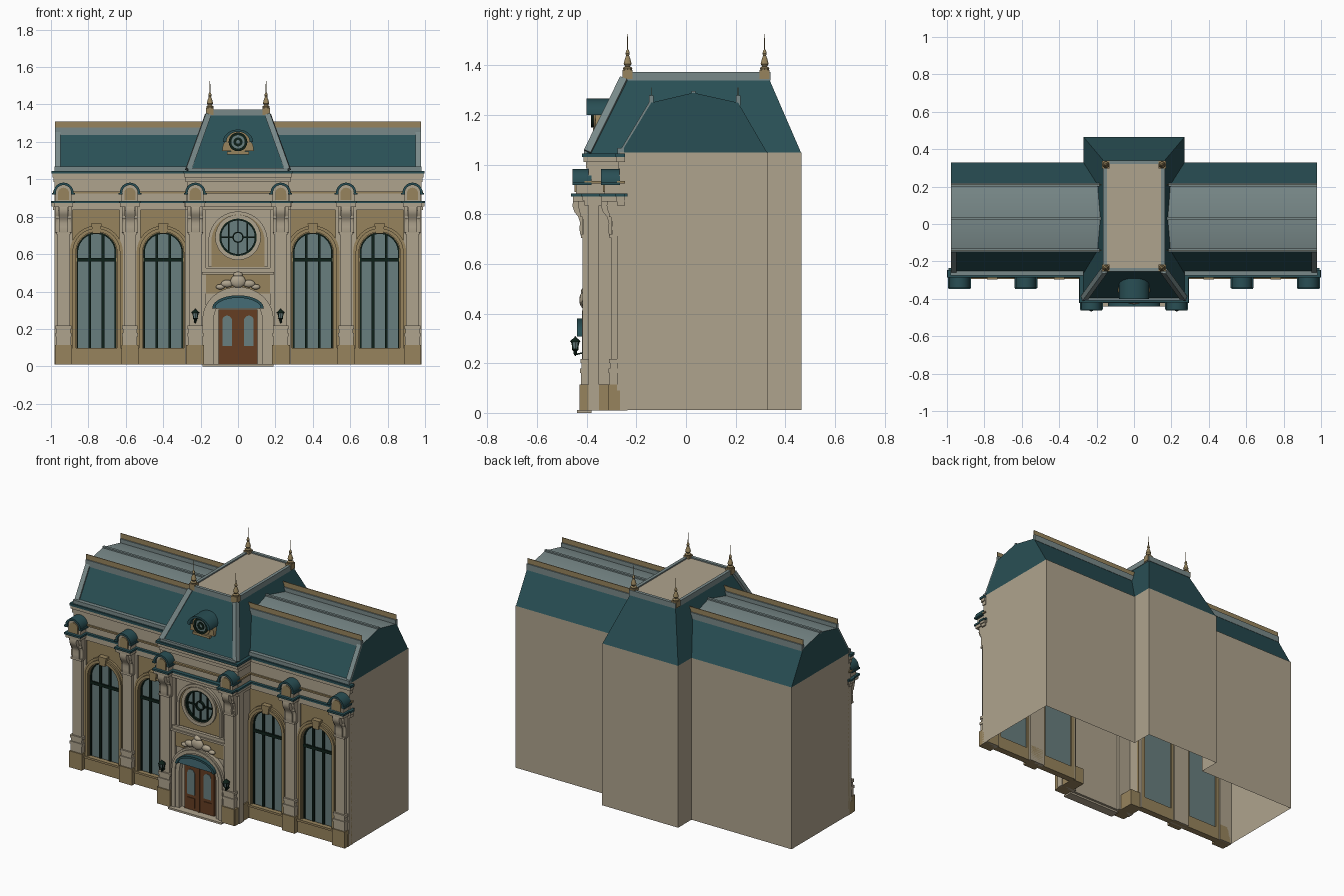
import bpy, bmesh, math
from mathutils import Vector

if "Cube" in bpy.data.objects:
    bpy.data.objects.remove(bpy.data.objects["Cube"])


def mat(name, *c):
    m = bpy.data.materials.new(name)
    m.diffuse_color = (*c, 1)
    m.use_nodes = True
    m.node_tree.nodes["Principled BSDF"].inputs["Base Color"].default_value = m.diffuse_color
    return m


CREAM = mat("cream_stone", .43, .37, .27)
TAN = mat("tan_stone", .31, .23, .11)
TEAL = mat("teal_slate", .022, .078, .09)
GREY = mat("grey_zinc", .19, .25, .25)
GLASS = mat("window_glass", .14, .21, .21)
GREEN = mat("dark_green_iron", .004, .014, .009)
WOOD = mat("brown_door_wood", .13, .047, .016)
BLUE = mat("canopy_blue", .06, .15, .18)


def add(name, mesh, *mats):
    for m in mats:
        mesh.materials.append(m)
    ob = bpy.data.objects.new(name, mesh)
    bpy.context.collection.objects.link(ob)
    return ob


def from_faces(name, verts, faces, *mats):
    me = bpy.data.meshes.new(name)
    me.from_pydata(verts, [], faces)
    bm = bmesh.new()
    bm.from_mesh(me)
    bmesh.ops.recalc_face_normals(bm, faces=bm.faces)
    bm.to_mesh(me)
    bm.free()
    return add(name, me, *mats)


def prism(name, profile, x0, x1, *mats):
    """Closed (y, z) profile extruded along x."""
    n = len(profile)
    v = [(x, y, z) for x in (x0, x1) for y, z in profile]
    f = [(i, (i + 1) % n, n + (i + 1) % n, n + i) for i in range(n)]
    return from_faces(name, v, f + [tuple(range(n)), tuple(range(n, 2 * n))], *mats)


def box(name, x0, x1, y0, y1, z0, z1, m):
    return prism(name, [(y0, z0), (y1, z0), (y1, z1), (y0, z1)], x0, x1, m)


def plate(name, loops, y0, y1, m):
    """Filled (x, z) outlines with holes, between two y planes."""
    cu = bpy.data.curves.new(name, 'CURVE')
    cu.dimensions, cu.fill_mode, cu.extrude = '2D', 'BOTH', abs(y1 - y0) / 2
    for pts in loops:
        s = cu.splines.new('POLY')
        s.points.add(len(pts) - 1)
        for p, (x, z) in zip(s.points, pts):
            p.co = (x, z, 0, 1)
        s.use_cyclic_u = True
    tmp = bpy.data.objects.new("tmp", cu)
    bpy.context.collection.objects.link(tmp)
    dg = bpy.context.evaluated_depsgraph_get()
    me = bpy.data.meshes.new_from_object(tmp.evaluated_get(dg))
    bpy.data.objects.remove(tmp)
    me.materials.clear()
    for v in me.vertices:
        x, z, d = v.co
        v.co = (x, (y0 + y1) / 2 - d, z)
    return add(name, me, m)


def arch(cx, hw, z0, zs, rise=None, n=20):
    r = hw if rise is None else rise
    arc = [(cx - hw * math.cos(math.pi * i / n), zs + r * math.sin(math.pi * i / n)) for i in range(n + 1)]
    return ([(cx - hw, z0)] + arc + [(cx + hw, z0)]) if z0 < zs else arc


def ring(outer, inner):
    return [outer + inner[::-1]]


def circle(cx, cz, r, n=28):
    return [(cx + r * math.cos(2 * math.pi * i / n), cz + r * math.sin(2 * math.pi * i / n)) for i in range(n)]


def rect(x0, x1, z0, z1):
    return [(x0, z0), (x1, z0), (x1, z1), (x0, z1)]


def lathe(name, x, y, prof, m, n=10):
    v = [(x + r * math.cos(2 * math.pi * i / n), y + r * math.sin(2 * math.pi * i / n), z)
         for r, z in prof for i in range(n)]
    f = [(k * n + i, k * n + (i + 1) % n, (k + 1) * n + (i + 1) % n, (k + 1) * n + i)
         for k in range(len(prof) - 1) for i in range(n)]
    return from_faces(name, v, f, m)


def bar(name, p, q, w, t, m):
    """Square bar from p to q."""
    p, q = Vector(p), Vector(q)
    d = (q - p).normalized()
    a = d.cross(Vector((0, 1, 0.3))).normalized() * w / 2
    b = d.cross(a).normalized() * t / 2
    v = [e + i * a + j * b for e in (p, q) for i, j in ((-1, -1), (1, -1), (1, 1), (-1, 1))]
    f = [(0, 1, 2, 3), (4, 5, 6, 7)] + [(i, (i + 1) % 4, 4 + (i + 1) % 4, 4 + i) for i in range(4)]
    return from_faces(name, v, f, m)


def blob(name, loc, scale, m):
    me = bpy.data.meshes.new(name)
    bm = bmesh.new()
    bmesh.ops.create_uvsphere(bm, u_segments=14, v_segments=8, radius=1)
    bm.to_mesh(me)
    bm.free()
    ob = add(name, me, m)
    ob.location, ob.scale = loc, scale


WY, TY = -.265, -.38     # wing and tower front planes

# side and back walls, open underneath
half = [(.98, WY), (.98, .33), (.27, .33), (.27, .465)]
path = half + [(-x, y) for x, y in half[::-1]]
n = len(path)
from_faces("outer_walls", [(x, y, z) for z in (.012, 1.05) for x, y in path],
           [(i, i + 1, n + i + 1, n + i) for i in range(n - 1)], CREAM)
for s in (-1, 1):
    box("tower_side_wall", s * .262, s * .27, TY, WY + .02, .012, 1.04, CREAM)
    box("tower_plinth", s * .19, s * .278, -.425, -.255, .01, .115, TAN)

    # wing front with arched windows
    holes = [arch(s * c, .105, .092, .61) for c in (.4, .757)]
    plate("wing_front_wall", [rect(*sorted((s * .27, s * .98)), .01, 1.04)] + holes, WY, WY + .02, TAN)
    box("wing_plinth", s * .27, s * .98, WY - .022, WY, .01, .09, TAN)
    for c in (s * .4, s * .757):
        plate("arched_glass", [arch(c, .107, .09, .61)], WY + .008, WY + .012, GLASS)
        plate("window_surround", ring(arch(c, .142, .09, .61), arch(c, .105, .09, .61)), WY - .014, WY, TAN)
        plate("window_roll", ring(arch(c, .128, .09, .61), arch(c, .11, .09, .61)), WY - .024, WY, TAN)
        plate("window_keystone", [[(c - .02, .71), (c + .02, .71), (c + .028, .765), (c - .028, .765)]],
              WY - .032, WY, TAN)
        box("window_sill", c - .14, c + .14, WY - .03, WY, .085, .098, TAN)
        for d in (-.035, .035):
            box("window_mullion", c + d - .007, c + d + .007, WY - .004, WY + .006, .09, .708, GREEN)
        box("window_transom", c - .105, c + .105, WY - .006, WY + .005, .56, .578, GREEN)
        plate("window_frame", ring(arch(c, .106, .09, .61), arch(c, .098, .09, .61)), WY - .002, WY + .006, GREEN)

# cornice layers: z0, z1, projection, colour
LAYERS = [(.835, .855, .012, CREAM), (.855, .872, .018, CREAM), (.872, .884, .022, TEAL),
          (.884, .925, .004, CREAM), (.925, .935, .012, TAN), (.935, .985, .002, CREAM),
          (.985, 1.01, .008, CREAM), (1.01, 1.03, .015, CREAM), (1.03, 1.045, .02, TEAL)]
for z0, z1, p, m in LAYERS:
    for s in (-1, 1):
        box("wing_cornice", s * .265, s * (.978 + p), WY - p, -.245, z0, z1, m)
    box("tower_cornice", -.272 - p, .272 + p, TY - .01 - 1.5 * p, -.245, z0, z1, m)


def pilaster(x, yw):
    def b(name, hw, p, z0, z1, m=CREAM):
        box("pilaster_" + name, x - hw, x + hw, yw - p, yw + .03, z0, z1, m)
    b("backing", .056 if abs(x) < .9 else .047, .012, .01, .835)
    b("pedestal", .045, .05, .01, .115, TAN)
    b("pedestal_cream", .039, .043, .115, .16)
    b("lower_roll", .043, .047, .16, .178)
    b("neck", .037, .041, .178, .2)
    b("upper_roll", .042, .046, .2, .218)
    b("shaft", .032, .036, .218, .835)
    b("collar", .038, .044, .705, .718)
    b("collar_upper", .04, .046, .79, .803)
    # scrolled corbel carrying the cornice break
    prof = [(0, .71), (.045, .715), (.05, .745), (.046, .765), (.054, .79), (.07, .81), (.078, .835), (.074, .855), (0, .855)]
    prism("pilaster_corbel", [(yw - p, z) for p, z in prof], x - .024, x + .024, CREAM)
    for s in (-1, 1):
        prism("corbel_side_scroll", [(yw - .7 * p, z) for p, z in prof], x + s * .026, x + s * .042, CREAM)
    b("cap", .052, .076, .852, .872)
    b("cap_slate", .058, .083, .872, .884, TEAL)
    # arched hood block
    plate("hood_block", [arch(x, .044, .884, .93)], yw - .064, yw, CREAM)
    plate("hood_shell", [arch(x, .03, .89, .925)], yw - .07, yw - .06, TAN)
    plate("slate_hood", ring(arch(x, .054, .922, .928), arch(x, .041, .922, .928)), yw - .077, yw, TEAL)
    for s in (-1, 1):
        box("hood_ear", x + s * .04, x + s * .062, yw - .077, yw, .918, .928, TEAL)


for s in (-1, 1):
    for x in (.933, .578):
        pilaster(s * x, WY)
    pilaster(s * .228, TY)

# tower front with round window
plate("tower_front_wall", [rect(-.27, .27, .012, 1.04), circle(0, .69, .1)], TY, TY + .015, CREAM)
plate("round_window_panel", [arch(0, .15, .53, .67), circle(0, .69, .112)], TY - .008, TY, TAN)
plate("panel_border", ring(arch(0, .158, .53, .67), arch(0, .142, .53, .67)), TY - .016, TY, CREAM)
plate("round_window_surround", [circle(0, .69, .122), circle(0, .69, .1)], TY - .02, TY, CREAM)
plate("round_window_glass", [circle(0, .69, .104)], TY + .004, TY + .008, GLASS)
for r0, r1 in ((.105, .09), (.03, .023)):
    plate("round_window_ring", [circle(0, .69, r0), circle(0, .69, r1)], TY - .012, TY + .003, GREEN)
for d in (-.05, 0, .05):
    h = math.sqrt(.1 ** 2 - d * d)
    for lo, hi in (((-h, -.026), (.026, h)) if d == 0 else ((-h, h),)):
        box("round_window_bar", d - .004, d + .004, TY - .006, TY + .003, .69 + lo, .69 + hi, GREEN)
for s in (-1, 1):
    box("round_window_crossbar", s * .026, s * .1, TY - .006, TY + .003, .686, .694, GREEN)

# entrance portal
box("portal_panel", -.19, .19, TY - .008, TY, .39, .49, TAN)
box("portal_string_course", -.192, .192, TY - .03, TY, .492, .505, CREAM)
box("portal_string_course_top", -.188, .188, TY - .02, TY, .505, .525, CREAM)
plate("portal_arch", ring(arch(0, .19, .01, .25, .175), arch(0, .13, .01, .25, .125)), TY - .03, TY, CREAM)
plate("portal_roll", ring(arch(0, .178, .01, .25, .163), arch(0, .155, .01, .25, .142)), TY - .038, TY, CREAM)
box("door_step", -.19, .19, TY - .06, TY, 0, .012, CREAM)
box("door_leaves", -.105, .105, TY - .012, TY, .012, .305, WOOD)
box("door_meeting_rail", -.006, .006, TY - .018, TY, .012, .305, WOOD)
for s in (-1, 1):
    plate("door_glass", [arch(s * .058, .026, .11, .245, .026)], TY - .015, TY - .011, GLASS)
    box("door_panel", s * .03, s * .088, TY - .016, TY, .03, .09, WOOD)
plate("canopy_fill", [arch(0, .128, .31, .31, .06)], TY - .05, TY, BLUE)
plate("canopy_rim", ring(arch(0, .138, .308, .31, .07), arch(0, .122, .308, .31, .056)), TY - .06, TY, TEAL)

# carved crest above the door
blob("crest_shield", (0, TY - .03, .455), (.042, .02, .035), CREAM)
blob("crest_crown", (0, TY - .025, .49), (.026, .018, .016), CREAM)
for s in (-1, 1):
    blob("crest_scroll", (s * .058, TY - .025, .442), (.034, .016, .02), CREAM)
    blob("crest_leaf", (s * .095, TY - .022, .425), (.024, .014, .014), CREAM)
    # wall lanterns
    lx, ly = s * .228, -.446
    lathe("lantern_base", lx, ly, [(0, .228), (.006, .235), (.008, .25), (.013, .255), (.013, .259)], GREEN, 8)
    lathe("lantern_glass", lx, ly, [(.011, .259), (.017, .285)], GLASS, 8)
    lathe("lantern_cap", lx, ly, [(.022, .285), (.018, .292), (.006, .302), (0, .31)], GREEN, 8)
    for k in range(4):
        a = math.pi * (k + .5) / 2
        c, e = math.cos(a), math.sin(a)
        bar("lantern_bar", (lx + .013 * c, ly + .013 * e, .256), (lx + .019 * c, ly + .019 * e, .287), .005, .005, GREEN)
    bar("lantern_bracket", (lx, ly, .235), (lx, TY, .25), .006, .006, GREEN)

# wing roofs: slate slopes, zinc top
for s in (-1, 1):
    roof = prism("wing_roof", [(-.265, 1.043), (-.14, 1.25), (.03, 1.29), (.21, 1.25), (.33, 1.043)],
                 s * .17, s * .978, TEAL, GREY)
    for f in roof.data.polygons:
        f.material_index = 1 if f.normal.z > .9 else 0
    for y in (-.14, .21):
        box("roof_curb", s * .17, s * .978, y - .009, y + .009, 1.238, 1.278, GREY)
        box("roof_cresting", s * .17, s * .978, y - .002, y + .002, 1.278, 1.31, TAN)
    box("roof_ridge", s * .17, s * .978, .022, .038, 1.28, 1.297, GREY)
    box("roof_eave_trim", s * .27, s * .98, -.275, -.25, 1.045, 1.068, GREY)
    bar("roof_verge_trim", (s * .963, -.265, 1.045), (s * .963, -.142, 1.25), .03, .014, GREY)
    # tower hip ribs
    bar("tower_hip_rib", (s * .266, -.396, 1.05), (s * .16, -.25, 1.345), .03, .03, GREY)

# tower roof, curb and flat
R0, R1 = (.27, -.402, .465, 1.045), (.16, -.25, .335, 1.345)
v = [(x, y, z) for w, a, b, z in (R0, R1) for x, y in ((-w, a), (w, a), (w, b), (-w, b))]
from_faces("tower_roof", v, [(i, (i + 1) % 4, 4 + (i + 1) % 4, 4 + i) for i in range(4)], TEAL)
box("tower_eave_trim", -.268, .268, -.41, -.385, 1.045, 1.06, GREY)
box("tower_flat_top", -.158, .158, -.245, .33, 1.345, 1.366, CREAM)
for s in (-1, 1):
    box("tower_curb_side", s * .145, s * .165, -.255, .34, 1.34, 1.374, GREY)
    for y in (-.245, .33):
        if s > 0:
            box("tower_curb_end", -.165, .165, y - .01, y + .01, 1.34, 1.374, GREY)
        fy = y * .96
        box("finial_block", s * .15 - .02, s * .15 + .02, fy - .02, fy + .02, 1.345, 1.382, TAN)
        lathe("finial", s * .15, fy, [(.018, 1.382), (.02, 1.39), (.01, 1.396), (.017, 1.406), (.012, 1.425),
              (.006, 1.44), (.009, 1.447), (.006, 1.46), (.002, 1.465), (.0015, 1.525), (0, 1.527)], TAN)

# round dormer on the tower roof
plate("dormer_body", [circle(0, 1.2, .062)], -.372, -.29, TAN)
plate("dormer_shoulders", [[(-.085, 1.15), (.085, 1.15), (.08, 1.185), (.06, 1.215), (-.06, 1.215), (-.08, 1.185)]],
      -.365, -.31, TAN)
box("dormer_sill", -.06, .06, -.375, -.33, 1.132, 1.148, TAN)
plate("dormer_hood", ring(arch(0, .08, 1.2, 1.2, .066), arch(0, .062, 1.2, 1.2, .054)), -.4, -.29, TEAL)
plate("dormer_ring", [circle(0, 1.2, .05), circle(0, 1.2, .036)], -.382, -.37, GREEN)
plate("dormer_glass", [circle(0, 1.2, .037)], -.376, -.372, GLASS)
plate("dormer_inner_ring", [circle(0, 1.2, .024), circle(0, 1.2, .01)], -.38, -.374, GREEN)

# smooth the turned and arched parts, keep edges sharp
bpy.ops.object.select_all(action='SELECT')
bpy.context.view_layer.objects.active = bpy.data.objects["tower_roof"]
bpy.ops.object.shade_smooth_by_angle(angle=math.radians(30))
